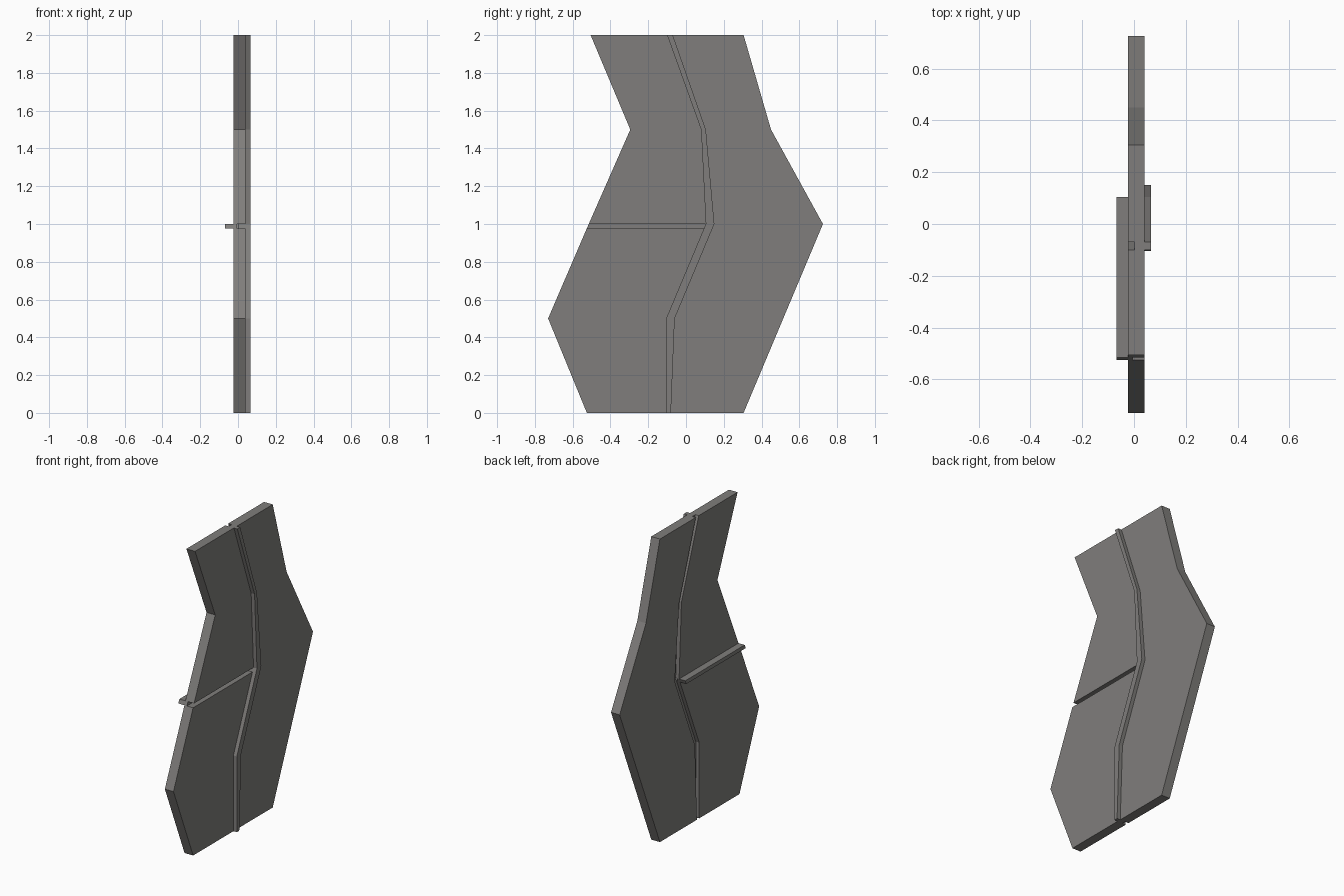
import bpy, bmesh

if "Cube" in bpy.data.objects:
    bpy.data.objects.remove(bpy.data.objects["Cube"])

# One stone colour
stone = bpy.data.materials.new("grey stone")
stone.diffuse_color = (0.215, 0.208, 0.2, 1)
stone.use_nodes = True
stone.node_tree.nodes["Principled BSDF"].inputs["Base Color"].default_value = stone.diffuse_color


def plate(name, outline, x0, x1):
    """Extrude a (y, z) outline from x0 to x1."""
    bm = bmesh.new()
    face = bm.faces.new([bm.verts.new((x0, y, z)) for y, z in outline])
    new = bmesh.ops.extrude_face_region(bm, geom=[face])["geom"]
    moved = [v for v in new if isinstance(v, bmesh.types.BMVert)]
    bmesh.ops.translate(bm, verts=moved, vec=(x1 - x0, 0, 0))
    bmesh.ops.recalc_face_normals(bm, faces=bm.faces)
    mesh = bpy.data.meshes.new(name)
    bm.to_mesh(mesh)
    bm.free()
    mesh.materials.append(stone)
    obj = bpy.data.objects.new(name, mesh)
    bpy.context.collection.objects.link(obj)
    return obj


BACK, FRONT = -0.023, 0.04      # slab faces
OUT, IN = 0.025, 0.045          # how far each strip is pushed through the slab
LOW = 0.975                     # underside of the ledge

# Outer edges and both sides of the winding strip, bottom to top
left = [(-0.525, 0), (-0.73, 0.5), (-0.515, 1), (-0.295, 1.5), (-0.505, 2)]
right = [(0.305, 0), (0.725, 1), (0.45, 1.5), (0.305, 2)]
strip_l = [(-0.105, 0), (-0.105, 0.5), (0.105, 1), (0.08, 1.5), (-0.10, 2)]
strip_r = [(-0.08, 0), (-0.06, 0.5), (0.15, 1), (0.105, 1.5), (-0.07, 2)]


def at(line, z):
    """Point on the segment between z = 0.5 and z = 1."""
    (ya, za), (yb, zb) = line[1], line[2]
    return (ya + (yb - ya) * (z - za) / (zb - za), z)


left_low, strip_low = at(left, LOW), at(strip_l, LOW)

# Three slab panels
plate("right_panel", strip_r + right[::-1], BACK, FRONT)
plate("upper_left_panel", left[2:] + strip_l[:1:-1], BACK, FRONT)
plate("lower_left_panel", left[:2] + [left_low, strip_low] + strip_l[1::-1], BACK, FRONT)

# Winding strip pushed out to +x, ledge pushed out to -x
plate("winding_strip", strip_l + strip_r[::-1], BACK + OUT, FRONT + OUT)
plate("ledge", [left_low, left[2], strip_l[2], strip_low], BACK - IN, FRONT - IN)
